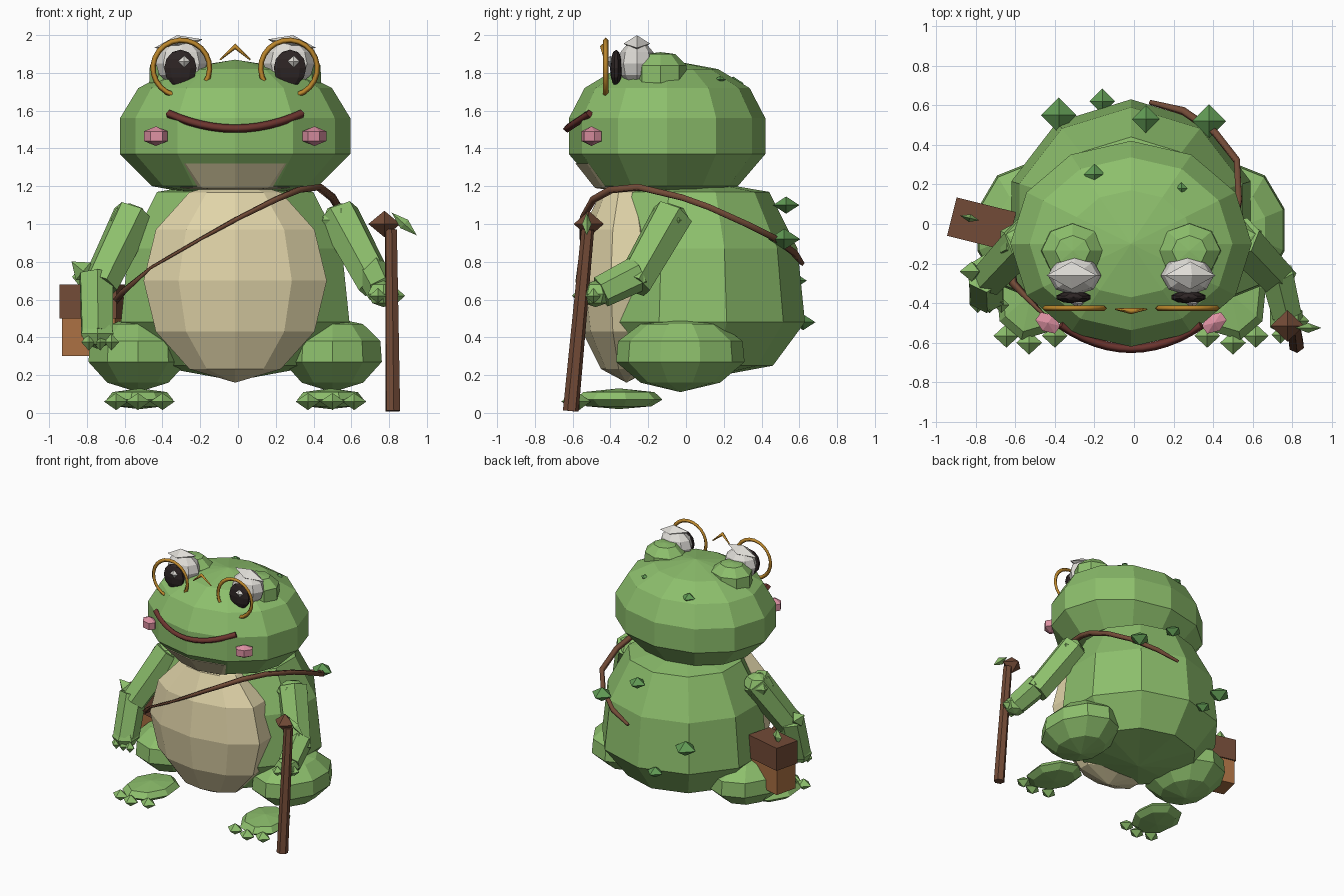
import bpy, bmesh, math
from mathutils import Vector, Matrix

if "Cube" in bpy.data.objects:
    bpy.data.objects.remove(bpy.data.objects["Cube"])


def mat(name, r, g, b):
    m = bpy.data.materials.new(name)
    m.diffuse_color = (r, g, b, 1)
    m.use_nodes = True
    m.node_tree.nodes["Principled BSDF"].inputs["Base Color"].default_value = m.diffuse_color
    return m


GREEN = mat("skin_green", .265, .52, .15)
DARK = mat("wart_green", .12, .33, .09)
CREAM = mat("belly_cream", .74, .65, .39)
WHITE = mat("eye_white", .74, .72, .68)
BLACK = mat("pupil_black", .026, .018, .018)
GOLD = mat("glasses_gold", .50, .24, .025)
RED = mat("mouth_red", .15, .035, .028)
BROWN = mat("wood_brown", .17, .07, .038)
LEATHER = mat("bag_leather", .40, .16, .055)
PINK = mat("cheek_pink", .72, .28, .36)
C = -.015  # centre line of the frog


def finish(name, bm, material):
    bmesh.ops.recalc_face_normals(bm, faces=bm.faces)
    me = bpy.data.meshes.new(name)
    bm.to_mesh(me)
    bm.free()
    me.materials.append(material)
    ob = bpy.data.objects.new(name, me)
    bpy.context.collection.objects.link(ob)
    return ob


def lathe(name, material, centre, profile, sx=1, sy=1, segs=12, rot=None, front=1):
    """Flat-faced turned shape from (height, radius) pairs; radius 0 makes a pole."""
    bm = bmesh.new()
    rings = []
    for z, r in profile:
        n = segs if r > 0 else 1
        ring = []
        for i in range(n):
            y = sy * r * math.cos(math.tau * i / segs)
            ring.append(bm.verts.new((sx * r * math.sin(math.tau * i / segs), y * (front if y < 0 else 1), z)))
        rings.append(ring)
    for a, b in zip(rings, rings[1:]):
        for i in range(segs):
            j = (i + 1) % segs
            quad = [a[i % len(a)], a[j % len(a)], b[j % len(b)], b[i % len(b)]]
            bm.faces.new(list(dict.fromkeys(quad)))
    for ring in (rings[0], rings[-1]):
        if len(ring) > 1:
            bm.faces.new(ring)
    m = Matrix.Translation(centre)
    if rot:
        m = m @ rot.to_4x4()
    bm.transform(m)
    return finish(name, bm, material)


def ball(name, material, centre, size, segs=8, rings=6, rot=None):
    prof = []
    for i in range(rings + 1):
        t = math.pi * i / rings
        prof.append((-size[2] * math.cos(t), math.sin(t) if 0 < i < rings else 0))
    return lathe(name, material, centre, prof, size[0], size[1], segs, rot)


def gem(name, material, centre, size, rot=None):
    return ball(name, material, centre, size, 4, 2, rot)


def limb(name, material, a, b, r1, r2, segs=6):
    a, b = Vector(a), Vector(b)
    d = b - a
    return lathe(name, material, a, [(0, r1), (d.length, r2)], segs=segs,
                 rot=d.to_track_quat('Z', 'Y').to_matrix())


def box(name, material, centre, size, angle):
    bm = bmesh.new()
    bmesh.ops.create_cube(bm, size=1)
    bm.transform(Matrix.Translation(centre) @ Matrix.Rotation(angle, 4, 'Z')
                 @ Matrix.Diagonal((*size, 1)))
    return finish(name, bm, material)


def wire(name, material, points, depth, radii=None):
    cu = bpy.data.curves.new(name, 'CURVE')
    cu.dimensions = '3D'
    cu.bevel_depth = depth
    cu.bevel_resolution = 0
    cu.use_fill_caps = True
    sp = cu.splines.new('POLY')
    sp.points.add(len(points) - 1)
    for i, p in enumerate(points):
        sp.points[i].co = (*p, 1)
        sp.points[i].radius = radii[i] if radii else 1
    cu.materials.append(material)
    ob = bpy.data.objects.new(name, cu)
    bpy.context.collection.objects.link(ob)
    return ob


def turn(axis, deg):
    return Matrix.Rotation(math.radians(deg), 3, axis)


# Body, belly, head and chin
lathe("body", GREEN, (C, .03, 0), [(.17, 0), (.25, .43), (.48, .60), (.87, .56), (1.17, .41), (1.24, 0)],
      1.06, 1, 10, front=.93)
ball("belly", CREAM, (C, -.315, .70), (.51, .27, .54), 10, 6)
lathe("head", GREEN, (C, -.10, 0), [(1.12, 0), (1.20, .72), (1.37, 1), (1.56, 1), (1.72, .84),
                                   (1.82, .52), (1.87, 0)], .61, .52, 12)
lathe("chin", CREAM, (C, -.27, 0), [(1.165, 0), (1.19, .67), (1.32, 1), (1.325, 0)], .445, .315, 10)

# Mouth follows the front of the head
mouth = []
for i in range(13):
    t = -1 + i / 6
    mouth.append((C + .355 * t, -.63 + .12 * t * t, 1.505 + .08 * t * t))
wire("mouth", RED, mouth, .022)

for s, side in ((-1, "left"), (1, "right")):
    # Eyes
    lathe("eye_bump_" + side, GREEN, (C + s * .295, -.135, 0),
          [(1.68, .7), (1.75, 1), (1.84, .98), (1.90, .55), (1.91, 0)], .16, .14, 8)
    ball("eyeball_" + side, WHITE, (C + s * .285, -.26, 1.85), (.135, .10, .12), 8, 6)
    gem("eyelid_" + side, WHITE, (C + s * .30, -.26, 1.955), (.13, .07, .045), turn('Y', s * 10))
    ball("pupil_" + side, BLACK, (C + s * .29, -.37, 1.825), (.09, .032, .098), 10, 6)
    gem("eye_glint_" + side, WHITE, (C + s * .29 + .02, -.402, 1.86), (.032, .02, .032))
    # Glasses rim, open at the lower inner corner
    rim = []
    for i in range(19):
        a = math.radians(-35 + 290 * i / 18)
        rim.append((C + s * (.285 - .15 * math.cos(a)), -.425, 1.825 + .148 * math.sin(a)))
    wire("glasses_rim_" + side, GOLD, rim, .014)
    # Cheeks
    ball("cheek_" + side, PINK, (C + s * .42, -.50, 1.465), (.08, .055, .052), 6, 3, turn('Z', s * 35))
    # Legs, feet and toes
    lathe("thigh_" + side, GREEN, (C + s * .515, -.03, 0),
          [(.11, 0), (.16, .62), (.27, 1), (.38, .97), (.47, .62), (.505, 0)], .275, .34, 10)
    lathe("foot_" + side, GREEN, (C + s * .505, -.355, 0),
          [(.02, 0), (.035, .75), (.07, 1), (.11, .82), (.13, 0)], .18, .235, 8, turn('Z', s * 12))
    for k, (tx, ty) in enumerate(((.385, -.565), (.515, -.60), (.63, -.565))):
        gem(f"toe_{side}_{k}", GREEN, (C + s * tx, ty, .06), (.065, .06, .045))
    # Shoulders
    ball("shoulder_" + side, GREEN, (C + s * .56, -.09, 1.02), (.115, .11, .09), 6, 4)

wire("glasses_bridge", GOLD, [(C - .08, -.43, 1.87), (C, -.44, 1.94), (C + .08, -.43, 1.87)],
     .014, [.3, 1.1, .3])

# Left arm hangs down, right arm reaches the staff
limb("left_upper_arm", GREEN, (-.55, -.08, 1.05), (-.73, -.27, .68), .115, .10)
limb("left_forearm", GREEN, (-.75, -.25, .73), (-.745, -.35, .42), .10, .095)
ball("left_hand", GREEN, (-.745, -.36, .42), (.10, .09, .08), 6, 4)
limb("right_upper_arm", GREEN, (.53, -.07, 1.05), (.73, -.28, .68), .115, .10)
limb("right_forearm", GREEN, (.72, -.25, .74), (.77, -.45, .64), .095, .085)
ball("right_hand", GREEN, (.77, -.48, .63), (.095, .085, .07), 6, 4)
for k in range(3):
    gem(f"left_finger_{k}", GREEN, (-.79 + .06 * k, -.41, .375), (.04, .04, .045))
    gem(f"right_finger_{k}", GREEN, (.74 + .05 * k, -.56 + .035 * k, .62), (.045, .045, .04))
gem("left_elbow", GREEN, (-.82, -.24, .75), (.08, .05, .06), turn('Y', 40))

# Walking staff with knob and leaf
limb("staff", BROWN, (.82, -.61, .01), (.81, -.52, .97), .042, .034, 6)
gem("staff_knob", BROWN, (.775, -.515, 1.0), (.085, .08, .07))
gem("staff_leaf", GREEN, (.88, -.525, 1.0), (.09, .025, .03), turn('Y', 42))

# Satchel with flap and small leaf
box("satchel", LEATHER, (-.77, 0, .42), (.29, .18, .24), math.radians(-14))
box("satchel_flap", BROWN, (-.77, 0, .59), (.31, .20, .18), math.radians(-14))
gem("satchel_leaf", GREEN, (-.83, .03, .72), (.05, .02, .06), turn('Z', -14))

# Strap around the torso
strap = [(-.64, -.12, .60), (-.61, -.30, .64), (-.46, -.455, .77), (-.20, -.555, .92), (0, -.55, 1.03),
         (.20, -.49, 1.13), (.32, -.40, 1.18), (.43, -.25, 1.195), (.50, -.02, 1.14), (.53, .12, 1.09),
         (.52, .32, 1.0), (.41, .46, .93), (.25, .57, .85), (.08, .615, .79)]
wire("strap", BROWN, strap, .022, [1, 1, .45, .5, .7, .9, 1, 1, 1, 1, 1, 1, 1, .6])

# Warts on back and head
warts = ((-.38, .55, .70, .09), (-.16, .62, .48, .065), (.06, .53, 1.10, .07), (.38, .52, .92, .085),
         (-.20, .25, 1.745, .055), (.24, .18, 1.765, .03))
for k, (x, y, z, r) in enumerate(warts):
    gem(f"wart_{k}", DARK, (x, y, z), (r, r, r * .65))
